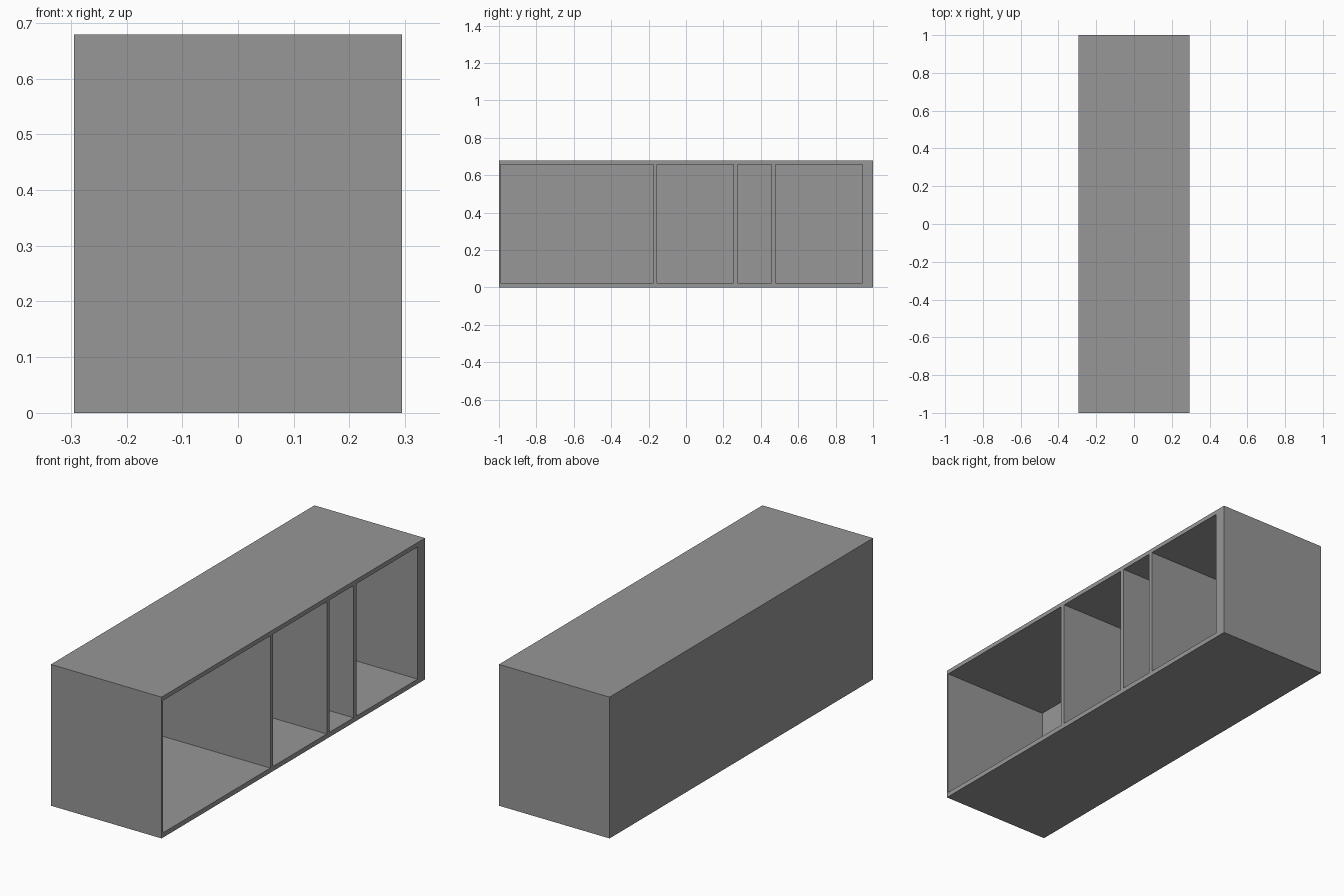
import bpy

if "Cube" in bpy.data.objects:
    bpy.data.objects.remove(bpy.data.objects["Cube"])

W, D, H = 0.588, 2.0, 0.679       # overall x, y, z
BACK = 0.018                      # back panel thickness
Z0, Z1 = 0.023, 0.658             # inner floor and ceiling heights
BAYS = [(-0.991, -0.175), (-0.154, 0.254), (0.275, 0.457), (0.479, 0.944)]


def box(name, lo, hi):
    bpy.ops.mesh.primitive_cube_add(
        size=1, location=[(a + b) / 2 for a, b in zip(lo, hi)])
    ob = bpy.context.object
    ob.name = name
    ob.scale = [b - a for a, b in zip(lo, hi)]
    bpy.ops.object.transform_apply(location=True, rotation=True, scale=True)
    return ob


# Solid shelf body
shelf = box("shelf_carcass", (-W / 2, -D / 2, 0), (W / 2, D / 2, H))

# Open compartments cut in from the right side
for i, (y0, y1) in enumerate(BAYS):
    cutter = box(f"compartment_cutter_{i + 1}",
                 (-W / 2 + BACK, y0, Z0), (W / 2 + 0.1, y1, Z1))
    cutter.hide_render = True
    mod = shelf.modifiers.new("compartment", 'BOOLEAN')
    mod.operation = 'DIFFERENCE'
    mod.solver = 'EXACT'
    mod.object = cutter
    bpy.context.view_layer.objects.active = shelf
    bpy.ops.object.modifier_apply(modifier=mod.name)
    bpy.data.objects.remove(cutter)

# Dark grey finish
grey = bpy.data.materials.new("dark_grey")
grey.diffuse_color = (0.31, 0.31, 0.31, 1)
grey.use_nodes = True
grey.node_tree.nodes["Principled BSDF"].inputs["Base Color"].default_value = grey.diffuse_color
shelf.data.materials.clear()
shelf.data.materials.append(grey)
